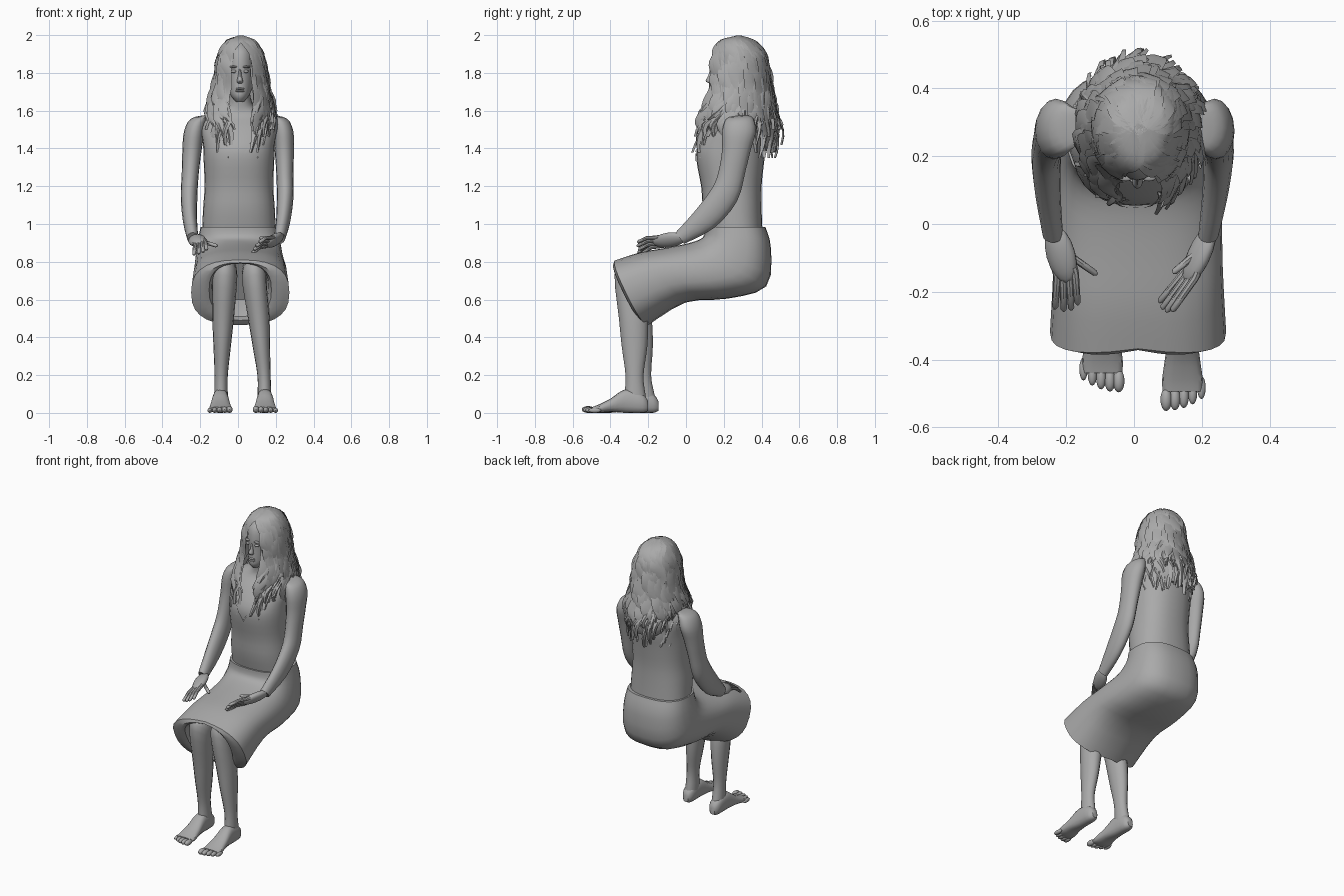
import bpy, bmesh, math, random
from mathutils import Vector, Matrix

random.seed(4)
if "Cube" in bpy.data.objects:
    bpy.data.objects.remove(bpy.data.objects["Cube"], do_unlink=True)

grey = bpy.data.materials.new("plain_grey")
grey.use_nodes = True
grey.diffuse_color = (.4, .4, .4, 1)
grey.node_tree.nodes["Principled BSDF"].inputs["Base Color"].default_value = (.4, .4, .4, 1)
built = []


def finish(name, bm, recalc=True):
    if recalc:
        bmesh.ops.recalc_face_normals(bm, faces=bm.faces)
    mesh = bpy.data.meshes.new(name)
    bm.to_mesh(mesh)
    bm.free()
    mesh.materials.append(grey)
    obj = bpy.data.objects.new(name, mesh)
    bpy.context.collection.objects.link(obj)
    built.append(obj)
    return obj


def smooth_rows(rows, steps=3):
    """Run a smooth curve through rows of numbers."""
    result = []
    for i in range(len(rows) - 1):
        before, a, b = rows[max(i - 1, 0)], rows[i], rows[i + 1]
        after = rows[min(i + 2, len(rows) - 1)]
        for k in range(steps):
            t = k / steps
            result.append([p + t * (q - o) / 2
                           + t * t * (2 * o - 5 * p + 4 * q - r) / 2
                           + t ** 3 * (3 * p - o - 3 * q + r) / 2
                           for o, p, q, r in zip(before, a, b, after)])
    return result + [list(rows[-1])]


def power(value, exponent):
    return math.copysign(abs(value) ** exponent, value)


def bridge(bm, rings, closed=True):
    for low, high in zip(rings, rings[1:]):
        count = len(low)
        for i in range(count if closed else count - 1):
            j = (i + 1) % count
            bm.faces.new((low[i], low[j], high[j], high[i]))


def loft(name, rows, sides=20, boxy=1, caps=(True, True)):
    """Each row: centre x, front y and z, back y and z, half width, side bow."""
    bm = bmesh.new()
    rings = []
    for row in smooth_rows(rows):
        x, fy, fz, by, bz, half = row[:6]
        bow = row[6] if len(row) > 6 else 0
        ring = []
        for i in range(sides):
            angle = math.tau * i / sides
            s, c = power(math.sin(angle), boxy), power(math.cos(angle), boxy)
            t = (1 - c) / 2
            ring.append(bm.verts.new((x + half * s, fy + t * (by - fy) - bow * abs(s),
                                      fz + t * (bz - fz))))
        rings.append(ring)
    bridge(bm, rings)
    if caps[0]:
        bm.faces.new(rings[0])
    if caps[1]:
        bm.faces.new(rings[-1])
    return finish(name, bm)


def blob(name, centre, size, axes=None):
    """Ellipsoid, optionally turned to the given axes."""
    bm = bmesh.new()
    turn = Matrix(axes).transposed().to_4x4() if axes else Matrix.Identity(4)
    bmesh.ops.create_uvsphere(bm, u_segments=16, v_segments=10, radius=1,
                              matrix=Matrix.Translation(centre) @ turn @ Matrix.Diagonal((*size, 1)))
    return finish(name, bm)


def tubes(name, paths, radius):
    """Tapered round tubes, one for each path."""
    bm = bmesh.new()
    for path in paths:
        points = [Vector(p) for p in path]
        axis = (points[-1] - points[0]).normalized()
        u = axis.orthogonal().normalized()
        v = axis.cross(u)
        rows = [(*p, radius * (1 - .25 * i / (len(points) - 1))) for i, p in enumerate(points)]
        rows.append((*(points[-1] + axis * radius * .6), radius * .3))
        rings = []
        for x, y, z, r in rows:
            rings.append([bm.verts.new(Vector((x, y, z)) + r * (math.cos(a) * u + math.sin(a) * v))
                          for a in (math.tau * k / 8 for k in range(8))])
        bridge(bm, rings)
        bm.faces.new(rings[0])
        bm.faces.new(rings[-1])
    return finish(name, bm)


# Torso with neck
torso = loft("torso", [
    (.005, .115, .96, .405, .96, .195), (.005, .09, 1.08, .4, 1.08, .19),
    (.005, .08, 1.2, .4, 1.2, .182), (.005, .055, 1.34, .415, 1.34, .187),
    (.005, .065, 1.42, .425, 1.42, .19), (.005, .125, 1.51, .415, 1.51, .2),
    (.01, .18, 1.57, .39, 1.575, .165), (.01, .19, 1.61, .36, 1.63, .08),
    (.01, .185, 1.66, .32, 1.7, .055), (.01, .18, 1.72, .31, 1.76, .055)], 28, .85)

# V-shaped neckline trim, wrapped to the chest
bm = bmesh.new()
edges = [[], []]
for i in range(-10, 11):
    t = abs(i) / 10
    for line, drop in zip(edges, (0, .015)):
        line.append(bm.verts.new((.005 + .012 * i, .03 + .1 * t * t, 1.33 + .2 * t - drop)))
bridge(bm, edges, closed=False)
trim = finish("neckline_trim", bm)
wrap = trim.modifiers.new("wrap", "SHRINKWRAP")
wrap.target, wrap.offset, wrap.wrap_mode = torso, .007, "ABOVE_SURFACE"

# Skirt, its hem turning in around the legs
hem = (.012, -.368, .81, -.2, .465, .26, .035)
loft("skirt", [
    (.005, .1, .985, .42, .985, .203, 0), (.005, .09, .93, .45, .87, .22, 0),
    (.008, .02, .9, .425, .67, .237, 0), (.012, -.1, .875, .22, .605, .246, 0),
    (.012, -.24, .85, 0, .585, .25, .01), hem], 28, .78, (True, False))
loft("skirt_lining", [hem, (.012, -.362, .79, -.225, .51, .165, .035),
                      (.012, -.25, .8, -.13, .6, .14, 0)], 28, .78, (False, True))


# Legs, feet and toes
def leg(side, s, knee, ankle, shift):
    rows = [(-.15, .84, -.12, .69, .06), (-.33, .81, -.2, .66, .066), (-.378, .73, -.21, .61, .064),
            (-.355, .5, -.2, .5, .057), (-.34, .35, -.205, .35, .046), (-.32, .2, -.225, .2, .035),
            (-.325, .1, -.215, .1, .036), (-.33, .04, -.205, .04, .036)]
    shin = []
    for fy, fz, by, bz, half in rows:
        down = max(0, (.75 - fz) / .75)
        shin.append((knee + (ankle - knee) * min(1, down * 1.3),
                     fy + shift * down, fz, by + shift * down, bz, half))
    loft(side + "_leg", shin, 16)
    sole = [(-.2, .06, .012, .018), (-.23, .1, 0, .037), (-.32, .125, 0, .042),
            (-.4, .075, .005, .052), (-.46, .045, 0, .06), (-.495, .032, .004, .058)]
    loft(side + "_foot", [(ankle + s * .003, y + shift, top, y + shift, low, half)
                          for y, top, low, half in sole], 16, .8)
    for i in range(5):
        size = .018 - .0012 * i
        blob(side + "_toe", (ankle + s * (.026 * i - .045), shift - .518 + .0022 * i * i, size),
             (size * .95, .034, size))


leg("left", 1, .087, .14, 0)
leg("right", -1, -.07, -.09, .055)


# Arms and hands
def arm(side, s, lean):
    rows = [(.165, .25, 1.572, .33, 1.578, .02), (.215, .212, 1.555, .355, 1.56, .045),
            (.238, .192, 1.49, .37, 1.49, .055), (.245, .19, 1.38, .345, 1.4, .051),
            (.248, .165, 1.25, .315, 1.28, .045), (.25, .125, 1.17, .27, 1.12, .044),
            (.24, .04, 1.06, .15, .98, .038), (.22, -.055, .955, -.01, .895, .03)]
    loft(side + "_arm", [(s * (row[0] + lean * (1.35 - row[2])), *row[1:]) for row in rows], 16)


def hand(side, wrist, knuckle, tip, across, thumb):
    wrist, knuckle, tip = Vector(wrist), Vector(knuckle), Vector(tip)
    along = (knuckle - wrist).normalized()
    normal = along.cross(Vector(across)).normalized()
    wide = normal.cross(along)
    blob(side + "_palm", (wrist + knuckle) / 2, ((knuckle - wrist).length * .72, .045, .026),
         (along, wide, normal))
    fingers = []
    for k in (-1.5, -.5, .5, 1.5):
        start = knuckle + wide * k * .019
        end = tip + wide * k * .024 - along * abs(k) * .012
        bend = (start + end) / 2 + Vector((0, 0, .01))
        fingers.append((start - along * .02, start, bend, end))
    base = wrist.lerp(knuckle, .35)
    fingers.append((base, base.lerp(Vector(thumb), .5), Vector(thumb)))
    tubes(side + "_fingers", fingers, .0125)


arm("left", 1, 0)
arm("right", -1, .05)
hand("left", (.22, -.03, .925), (.165, -.15, .905), (.09, -.255, .875), (.6, .1, .7), (.12, -.14, .925))
hand("right", (-.232, -.03, .925), (-.2, -.15, .9), (-.195, -.255, .85), (1, 0, .35), (-.115, -.145, .885))

# Head and face
loft("head", [
    (.01, .15, 1.645, .24, 1.66, .025), (.01, .127, 1.675, .3, 1.69, .05),
    (.01, .127, 1.72, .36, 1.73, .067), (.01, .13, 1.78, .38, 1.78, .076),
    (.01, .13, 1.85, .39, 1.85, .08), (.01, .15, 1.92, .37, 1.92, .07),
    (.01, .22, 1.97, .31, 1.97, .03)], 24)
loft("nose", [(.01, .128, 1.82, .15, 1.82, .007), (.01, .117, 1.785, .15, 1.785, .01),
              (.01, .104, 1.757, .15, 1.755, .016), (.01, .122, 1.745, .15, 1.745, .012)], 12)
for s in (-1, 1):
    blob("eye", (.01 + s * .032, .14, 1.808), (.014, .012, .008))
    blob("brow", (.01 + s * .034, .138, 1.832), (.022, .012, .006))
for z in (1.704, 1.716):
    blob("lip", (.01, .131, z), (.024, .011, .006))

# Hair: cap, mass behind the neck, and loose wavy locks
blob("hair_cap", (.015, .295, 1.845), (.112, .132, .142))
loft("hair_mass", [
    (.015, .27, 1.9, .42, 1.9, .1), (.015, .27, 1.75, .435, 1.75, .12),
    (.015, .3, 1.6, .46, 1.6, .145), (.015, .32, 1.48, .47, 1.48, .14),
    (.015, .38, 1.43, .45, 1.42, .09)], 20)

# Envelope rows: height, side, front and back reach
envelope = smooth_rows([
    (1.998, 0, 0, 0), (1.975, .07, .095, .08), (1.92, .11, .145, .135),
    (1.84, .132, .168, .16), (1.72, .148, .17, .175), (1.6, .182, .205, .2),
    (1.5, .19, .235, .225), (1.35, .165, .25, .2)], 4)
bm = bmesh.new()
count = 150
for n in range(count):
    start = (n / count * 2 - 1) * math.pi
    side = 1 if start > 0 else -1
    layer, width = random.uniform(.93, 1.04), random.uniform(.022, .042)
    phase, length = random.uniform(0, math.tau), random.randint(23, len(envelope))
    rings = []
    for i, (z, reach, front, back) in enumerate(envelope[:length]):
        t = i / (length - 1)
        # locks part over the face, then close in again over the chest
        gap = .64 - .34 * max(0, min(1, (1.68 - z) / .15))
        end = gap + (math.pi - gap) * abs(start) / math.pi
        sweep = min(1, t * 3)
        wave = math.sin(phase + t * 16) * t
        angle = side * (abs(start) * (1 - sweep) + end * sweep) + .11 * wave
        depth = front if math.cos(angle) > 0 else back
        scale = 1 + (layer - 1) * min(1, t * 3) + .07 * math.cos(phase + t * 18) * t
        centre = Vector((.015 + reach * scale * math.sin(angle),
                         .28 - depth * scale * math.cos(angle), z))
        out = Vector((math.sin(angle), -math.cos(angle), 0))
        wide = Vector((math.cos(angle), math.sin(angle), 0)) + out * .5 * wave
        half = width * min(1, .35 + t * 4) * (1 - .8 * max(0, t - .7) / .3)
        rings.append([bm.verts.new(centre + wide * half * k - out * .008 * abs(k))
                      for k in (-1, 0, 1)])
    bridge(bm, rings, closed=False)
finish("hair_locks", bm, recalc=False)

# Soft shading with kept edges
bpy.ops.object.select_all(action="DESELECT")
for obj in built:
    obj.select_set(True)
bpy.context.view_layer.objects.active = torso
bpy.ops.object.shade_smooth_by_angle(angle=math.radians(40))
